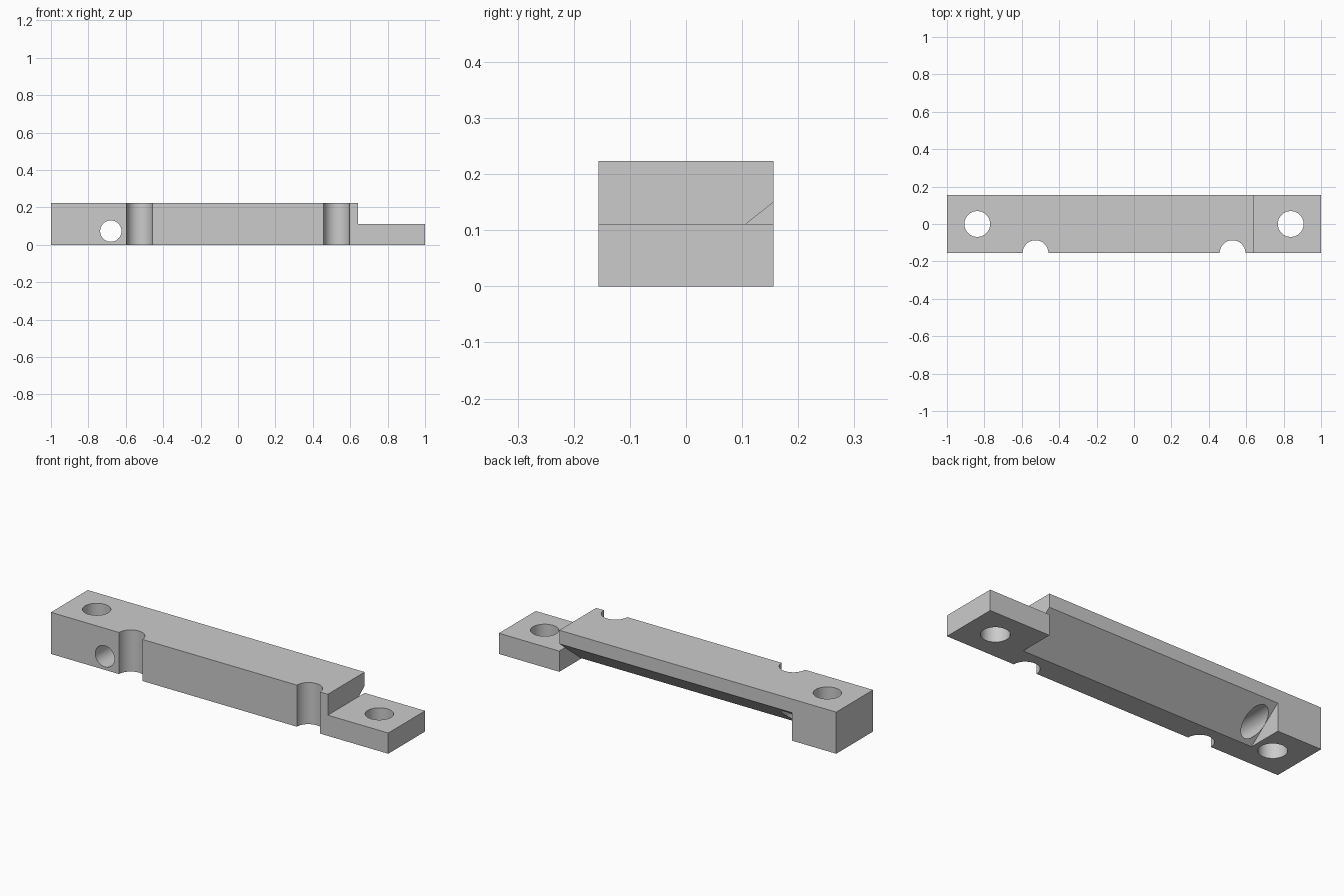
import bpy, bmesh
from mathutils import Vector

cube = bpy.data.objects.get("Cube")
if cube:
    bpy.data.objects.remove(cube, do_unlink=True)

HALF_DEPTH = 0.156
HEIGHT = 0.223

grey = bpy.data.materials.new("plain_grey")
grey.use_nodes = True
grey.diffuse_color = (0.6, 0.6, 0.6, 1)
grey.node_tree.nodes["Principled BSDF"].inputs["Base Color"].default_value = (0.6, 0.6, 0.6, 1)


def prism(name, profile, offset):
    """Extrude a closed 3D outline along an offset."""
    bm = bmesh.new()
    face = bm.faces.new([bm.verts.new(p) for p in profile])
    new = bmesh.ops.extrude_face_region(bm, geom=[face])["geom"]
    verts = [v for v in new if isinstance(v, bmesh.types.BMVert)]
    bmesh.ops.translate(bm, verts=verts, vec=Vector(offset))
    bmesh.ops.recalc_face_normals(bm, faces=bm.faces)
    mesh = bpy.data.meshes.new(name)
    bm.to_mesh(mesh)
    bm.free()
    obj = bpy.data.objects.new(name, mesh)
    obj.data.materials.append(grey)
    bpy.context.collection.objects.link(obj)
    return obj


def drill(name, location, radius, depth, rotation=(0, 0, 0)):
    bpy.ops.mesh.primitive_cylinder_add(vertices=64, radius=radius, depth=depth,
                                        location=location, rotation=rotation)
    obj = bpy.context.object
    obj.name = name
    obj.data.materials.append(grey)
    return obj


# Stepped bar with a thin mounting tab at its left end
side = [(-1, 0), (1, 0), (1, 0.111), (0.642, 0.111), (0.642, HEIGHT), (-1, HEIGHT)]
bar = prism("mounting_bar", [(x, -HALF_DEPTH, z) for x, z in side], (0, 2 * HALF_DEPTH, 0))

# Sloped relief along the lower back edge, extended past the outer faces
y0, top, over = -0.033, 0.15, 0.05
slope = top / (HALF_DEPTH - y0)
wedge = [(y0 - over, -over * slope), (HALF_DEPTH + over, -over * slope),
         (HALF_DEPTH + over, top + over * slope)]
cutters = [prism("relief_cutter", [(-0.738, y, z) for y, z in wedge], (0.738 + 0.642, 0, 0))]

# Vertical screw holes and half-round grooves in the front
for s in (-1, 1):
    cutters.append(drill("screw_hole_cutter", (s * 0.838, 0, 0.1), 0.069, 1))
    cutters.append(drill("groove_cutter", (s * 0.527, -HALF_DEPTH, 0.1), 0.069, 1))

# Cross hole from the front into the sloped relief
cutters.append(drill("cross_hole_cutter", (-0.68, -0.05, 0.073), 0.057, 0.4, (1.5708, 0, 0)))

bpy.ops.object.select_all(action="DESELECT")
bar.select_set(True)
bpy.context.view_layer.objects.active = bar
for cutter in cutters:
    cutter.hide_render = True
    mod = bar.modifiers.new(cutter.name, "BOOLEAN")
    mod.operation = "DIFFERENCE"
    mod.solver = "EXACT"
    mod.object = cutter
    bpy.ops.object.modifier_apply(modifier=mod.name)
    bpy.data.objects.remove(cutter, do_unlink=True)

bpy.ops.object.shade_smooth_by_angle(angle=0.5)
